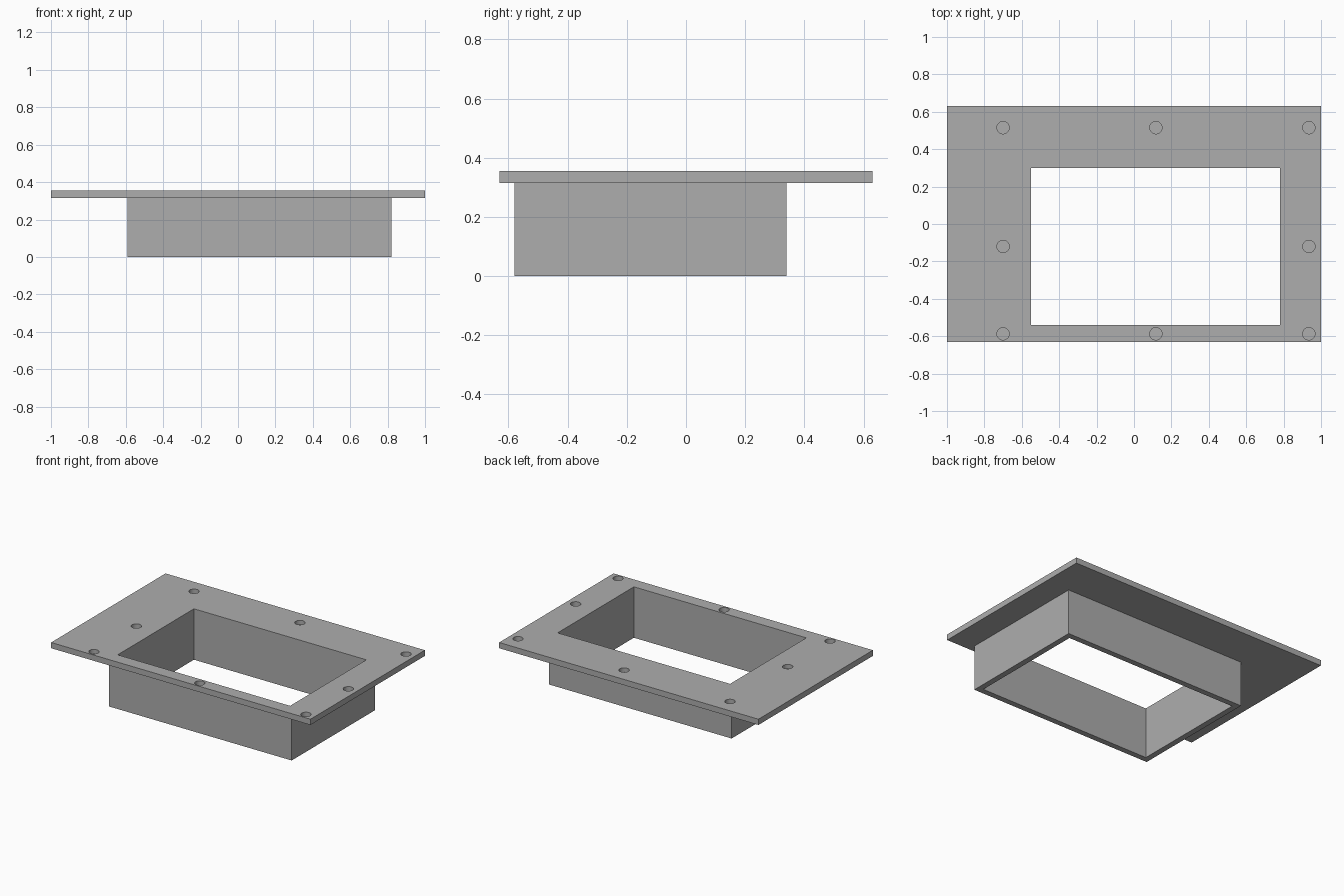
import bpy
import bmesh
from mathutils import Matrix, Vector

cube = bpy.data.objects.get("Cube")
if cube:
    bpy.data.objects.remove(cube, do_unlink=True)

# One plain grey material
grey = bpy.data.materials.new("plain grey")
grey.use_nodes = True
colour = (0.42, 0.42, 0.42, 1)
grey.diffuse_color = colour
grey.node_tree.nodes["Principled BSDF"].inputs["Base Color"].default_value = colour

OPENING = (-0.55, 0.78, -0.54, 0.30)
WALL = 0.04
DUCT_TOP, TOP = 0.315, 0.355
HOLE_RADIUS, HOLE_DEPTH = 0.033, 0.03


def add_object(name, bm):
    bmesh.ops.recalc_face_normals(bm, faces=bm.faces)
    mesh = bpy.data.meshes.new(name)
    bm.to_mesh(mesh)
    bm.free()
    mesh.materials.append(grey)
    obj = bpy.data.objects.new(name, mesh)
    bpy.context.collection.objects.link(obj)
    return obj


def frame(name, outer, inner, z0, z1):
    """Rectangular frame between two (x0, x1, y0, y1) outlines."""
    bm = bmesh.new()

    def loop(rect, z):
        x0, x1, y0, y1 = rect
        return [bm.verts.new((x, y, z)) for x, y in
                ((x0, y0), (x1, y0), (x1, y1), (x0, y1))]

    rings = [loop(outer, z0), loop(outer, z1), loop(inner, z1), loop(inner, z0)]
    for k, a in enumerate(rings):
        b = rings[(k + 1) % 4]
        for i in range(4):
            j = (i + 1) % 4
            bm.faces.new((a[i], a[j], b[j], b[i]))
    return add_object(name, bm)


# Duct below the flange
x0, x1, y0, y1 = OPENING
frame("duct_walls", (x0 - WALL, x1 + WALL, y0 - WALL, y1 + WALL),
      OPENING, 0, DUCT_TOP)

# Wide mounting flange
flange = frame("mounting_flange", (-1, 1, -0.63, 0.63), OPENING, DUCT_TOP, TOP)

# Blind screw holes around the flange, leaving out the centre position
bm = bmesh.new()
for col, x in enumerate((-0.70, 0.117, 0.935)):
    for row, y in enumerate((-0.587, -0.12, 0.515)):
        if col == 1 and row == 1:
            continue
        bmesh.ops.create_cone(
            bm, cap_ends=True, segments=32, radius1=HOLE_RADIUS,
            radius2=HOLE_RADIUS, depth=2 * HOLE_DEPTH,
            matrix=Matrix.Translation(Vector((x, y, TOP))))
cutter = add_object("screw_hole_cutter", bm)
cutter.hide_render = True

cut = flange.modifiers.new("screw_holes", "BOOLEAN")
cut.operation = "DIFFERENCE"
cut.solver = "EXACT"
cut.object = cutter

# Apply the cut and discard the cutter
bpy.context.view_layer.update()
graph = bpy.context.evaluated_depsgraph_get()
mesh = bpy.data.meshes.new_from_object(flange.evaluated_get(graph))
flange.modifiers.clear()
flange.data = mesh
bpy.data.objects.remove(cutter, do_unlink=True)

# Round hole walls, crisp edges elsewhere
bpy.ops.object.select_all(action="DESELECT")
flange.select_set(True)
bpy.context.view_layer.objects.active = flange
bpy.ops.object.shade_smooth_by_angle()
